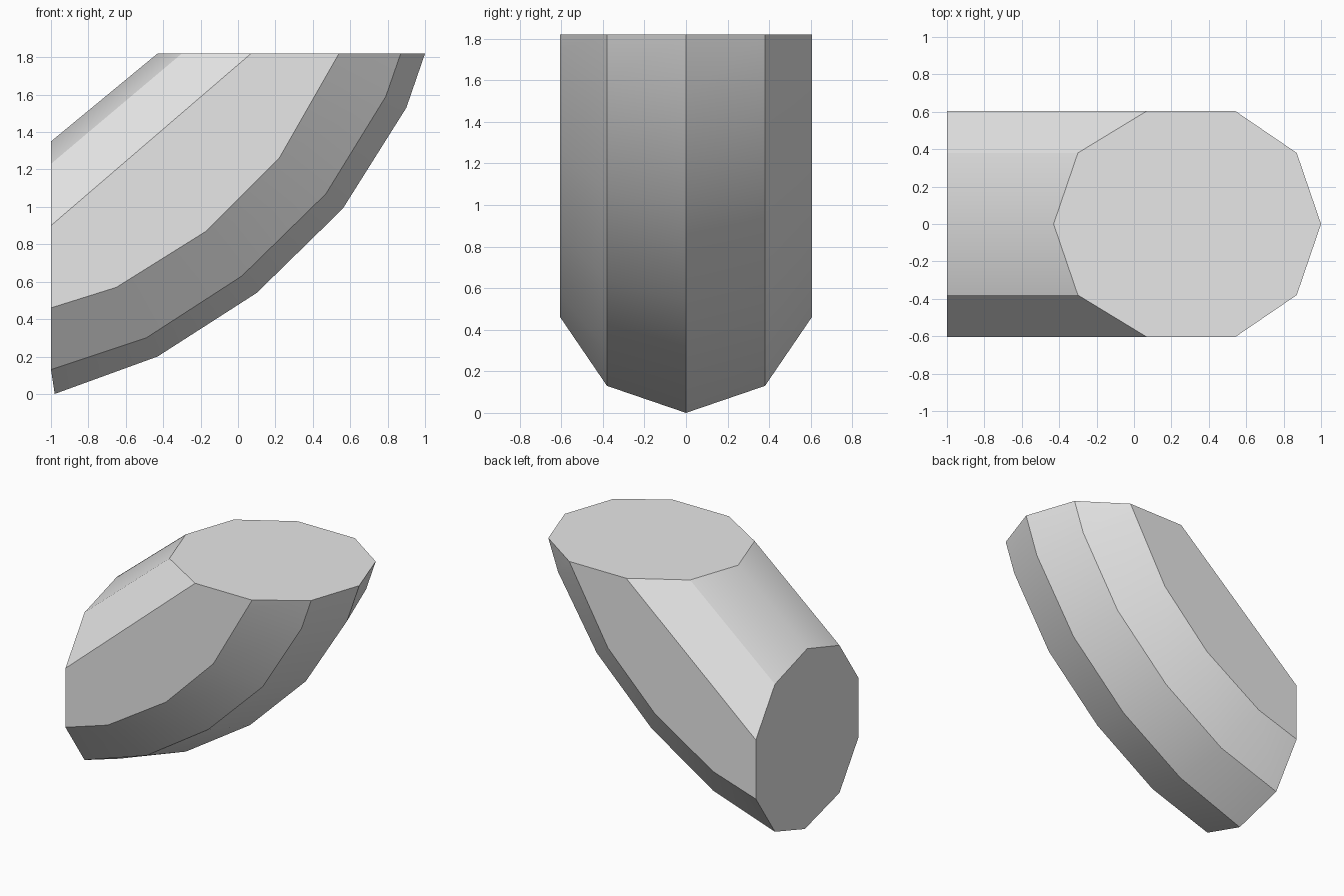
import bpy, bmesh, math

cube = bpy.data.objects.get("Cube")
if cube:
    bpy.data.objects.remove(cube)

# One flat grey for the whole bend
grey = bpy.data.materials.new("plain_grey")
grey.use_nodes = True
grey.diffuse_color = (0.8, 0.8, 0.8, 1)
grey.node_tree.nodes["Principled BSDF"].inputs["Base Color"].default_value = (0.8, 0.8, 0.8, 1)

# Long edges of half the ten-sided bend: (y, path in x and z), outer ridge to inner ridge
RAILS = [
    (0.0, [(-0.98, 0.0), (-0.43, 0.2), (0.1, 0.54), (0.56, 0.99), (0.9, 1.53), (1.0, 1.82)]),
    (0.38, [(-1, 0.13), (-0.49, 0.3), (0.02, 0.63), (0.47, 1.07), (0.79, 1.59), (0.87, 1.82)]),
    (0.605, [(-1, 0.46), (-0.65, 0.57), (-0.17, 0.87), (0.22, 1.26), (0.5, 1.75), (0.54, 1.82)]),
    (0.605, [(-1, 0.9), (0.07, 1.82)]),
    (0.38, [(-1, 1.23), (-0.3, 1.82)]),
    (0.0, [(-1, 1.35), (-0.43, 1.82)]),
]

bm = bmesh.new()


def add_rail(y, path):
    return [bm.verts.new((x, y, z)) for x, z in path]


# Full loop of rails, the second half mirrored across y
half = [add_rail(y, p) for y, p in RAILS]
mirrored = [add_rail(-y, p) for y, p in RAILS[1:-1]]
loop = half + mirrored[::-1]

# Skin between neighbouring rails; the flat sides are single faces
for a, b in zip(loop, loop[1:] + loop[:1]):
    if len(a) == len(b):
        for i in range(len(a) - 1):
            bm.faces.new((a[i], a[i + 1], b[i + 1], b[i]))
    else:
        bm.faces.new(a + b[::-1])

# End caps
bm.faces.new([r[0] for r in loop])
bm.faces.new([r[-1] for r in loop])
bmesh.ops.recalc_face_normals(bm, faces=bm.faces)

# Smooth along the bend, crisp between the strips and at the caps
for f in bm.faces:
    f.smooth = True
inner_ridge = set(half[-1])
for e in bm.edges:
    e.smooth = e.calc_face_angle(0) < math.radians(30) or set(e.verts) == inner_ridge

mesh = bpy.data.meshes.new("pipe_bend")
bm.to_mesh(mesh)
bm.free()
mesh.materials.append(grey)
bend = bpy.data.objects.new("pipe_bend", mesh)
bpy.context.collection.objects.link(bend)
